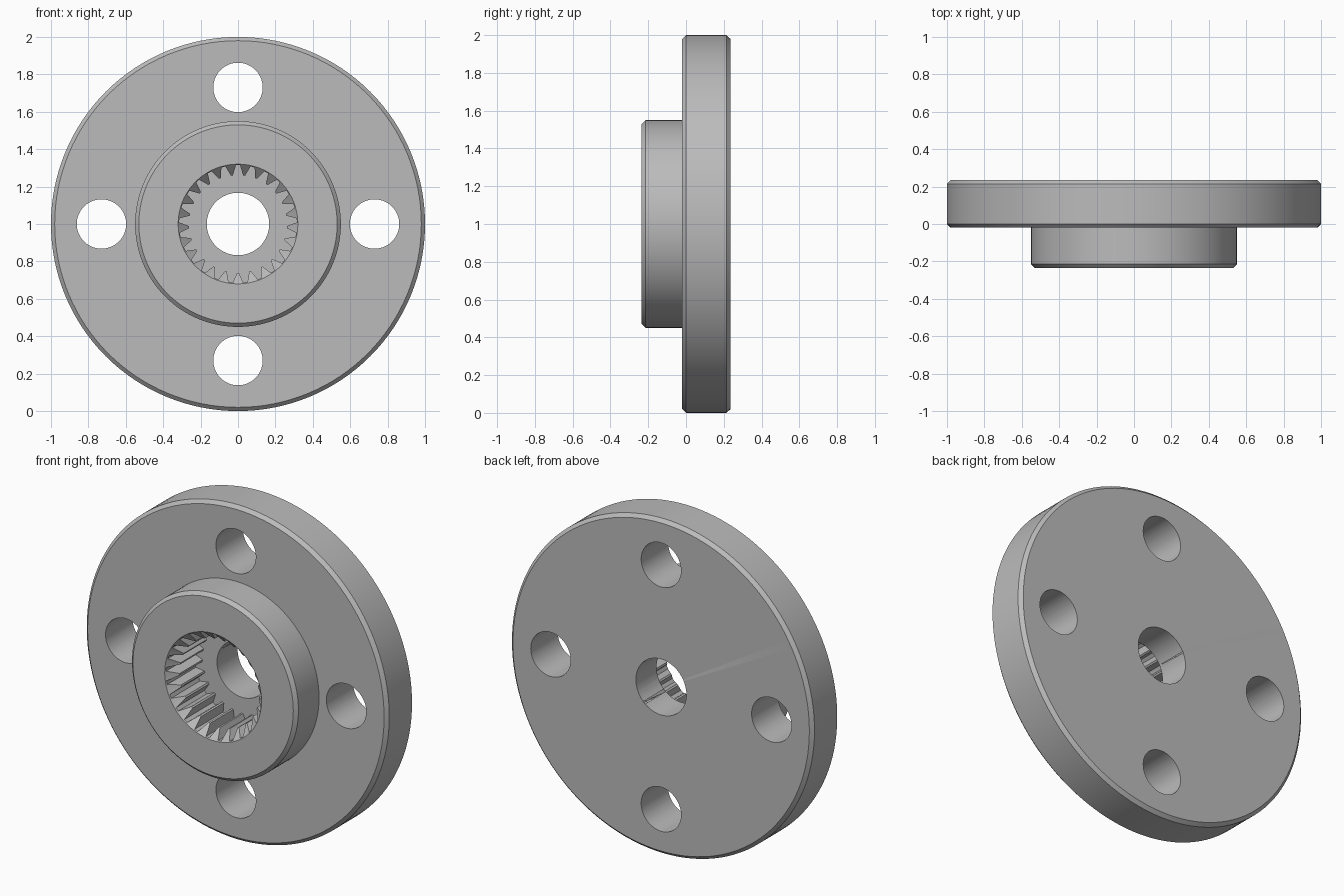
import bpy
import bmesh
from math import sin, cos, pi
from mathutils import Matrix, Vector

if "Cube" in bpy.data.objects:
    bpy.data.objects.remove(bpy.data.objects["Cube"], do_unlink=True)

CENTRE_Z = 1.0
TEETH = 25
ROOT_R, TIP_R = 0.315, 0.262
FRONT, BACK, STEP, FLOOR = -0.235, 0.235, -0.02, 0.04

metal = bpy.data.materials.new("grey metal")
metal.use_nodes = True
metal.diffuse_color = (0.5, 0.5, 0.5, 1)
metal.node_tree.nodes["Principled BSDF"].inputs["Base Color"].default_value = (0.5, 0.5, 0.5, 1)


def finish(name, bm):
    bmesh.ops.recalc_face_normals(bm, faces=bm.faces)
    mesh = bpy.data.meshes.new(name)
    bm.to_mesh(mesh)
    bm.free()
    mesh.materials.append(metal)
    obj = bpy.data.objects.new(name, mesh)
    bpy.context.collection.objects.link(obj)
    return obj


def lathe(name, profile, steps=128):
    """Turn (radius, y) points about the model's front-to-back axis."""
    bm = bmesh.new()
    verts = [bm.verts.new((r, y, 0)) for r, y in profile]
    edges = [bm.edges.new(pair) for pair in zip(verts, verts[1:])]
    bmesh.ops.spin(bm, geom=verts + edges, cent=(0, 0, 0), axis=(0, 1, 0),
                   angle=2 * pi, steps=steps, use_merge=True)
    bmesh.ops.remove_doubles(bm, verts=bm.verts, dist=1e-5)
    bmesh.ops.translate(bm, verts=bm.verts, vec=(0, 0, CENTRE_Z))
    return finish(name, bm)


def prism(name, outline, y0, y1):
    """Extrude an (x, z) outline from y0 to y1."""
    bm = bmesh.new()
    face = bm.faces.new([bm.verts.new((x, y0, z + CENTRE_Z)) for x, z in outline])
    new = bmesh.ops.extrude_face_region(bm, geom=[face])["geom"]
    bmesh.ops.translate(bm, vec=(0, y1 - y0, 0),
                        verts=[v for v in new if isinstance(v, bmesh.types.BMVert)])
    return finish(name, bm)


def circle(radius, cx=0, cz=0, count=64):
    return [(cx + radius * cos(2 * pi * i / count), cz + radius * sin(2 * pi * i / count))
            for i in range(count)]


def cut(target, cutter):
    mod = target.modifiers.new("cut", 'BOOLEAN')
    mod.operation, mod.solver, mod.object = 'DIFFERENCE', 'EXACT', cutter
    bpy.context.view_layer.objects.active = target
    bpy.ops.object.modifier_apply(modifier=mod.name)
    bpy.data.objects.remove(cutter, do_unlink=True)


# Flange with raised hub, chamfered rims
c = 0.02
hub = lathe("flanged_hub", [
    (0, FRONT), (0.55 - c, FRONT), (0.55, FRONT + c), (0.55, STEP), (1 - c, STEP),
    (1, STEP + c), (1, BACK - c), (1 - c, BACK), (0, BACK)])

# Toothed socket: wide grooves between pointed teeth
grooves = []
pitch = 2 * pi / TEETH
for i in range(TEETH):
    for radius, offset in ((TIP_R, -0.42), (ROOT_R, -0.14), (ROOT_R, 0.14), (TIP_R, 0.42)):
        a = pi / 2 + (i + offset) * pitch
        grooves.append((radius * cos(a), radius * sin(a)))
cut(hub, prism("socket_cutter", grooves, FRONT - 0.1, FLOOR))

# Lead-in taper at the socket mouth
cut(hub, lathe("taper_cutter", [(0, FRONT - 0.02), (0.34, FRONT - 0.02),
                                (0.24, FRONT + 0.08), (0, FRONT + 0.08)], 100))

# Centre bore and four bolt holes
cut(hub, prism("bore_cutter", circle(0.167), -0.1, 0.4))
for k in range(4):
    a = k * pi / 2
    cut(hub, prism("bolt_hole_cutter", circle(0.132, 0.73 * cos(a), 0.73 * sin(a)), -0.2, 0.4))

bpy.ops.object.select_all(action='DESELECT')
hub.select_set(True)
bpy.context.view_layer.objects.active = hub
bpy.ops.object.shade_smooth_by_angle(angle=pi / 6)
